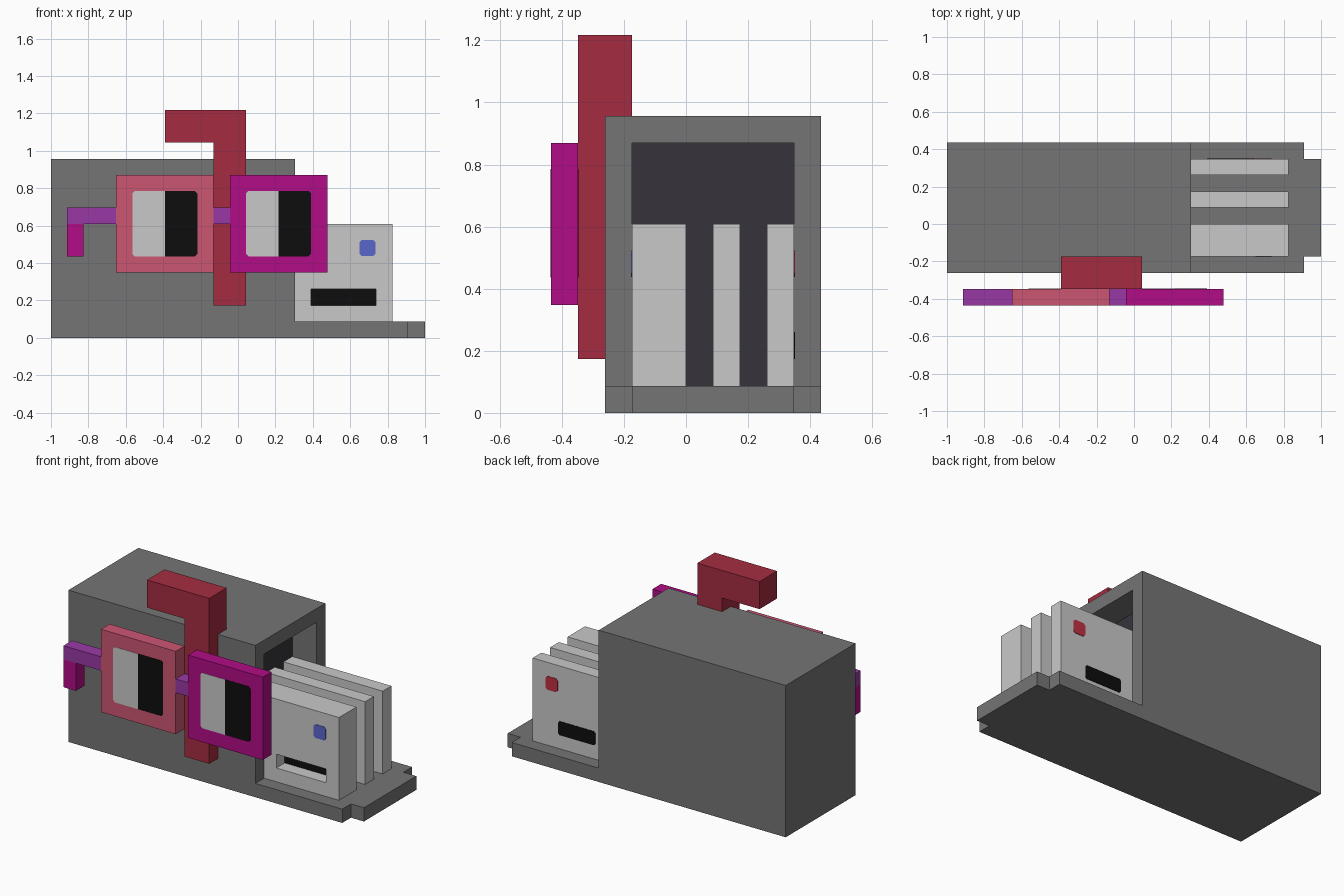
import bpy, bmesh, math
from mathutils import Vector

if "Cube" in bpy.data.objects:
    bpy.data.objects.remove(bpy.data.objects["Cube"])


def material(name, hex_rgb):
    def lin(c):
        c /= 255
        return c / 12.92 if c <= 0.04045 else ((c + 0.055) / 1.055) ** 2.4
    m = bpy.data.materials.new(name)
    m.diffuse_color = (*[lin((hex_rgb >> s) & 255) for s in (16, 8, 0)], 1)
    m.use_nodes = True
    m.node_tree.nodes["Principled BSDF"].inputs["Base Color"].default_value = m.diffuse_color
    return m


GREY = material("grey", 0x767575)
DARK = material("dark_grey", 0x36343B)
WHITE = material("off_white", 0xC9C9C9)
BLACK = material("black", 0x0D0D0D)
RED = material("deep_red", 0xA52C41)
PINK = material("pink", 0xCC5672)
MAGENTA = material("magenta", 0xB20C86)
PURPLE = material("purple", 0x9939A6)
BLUE = material("blue", 0x5967C9)
SCARLET = material("scarlet", 0xC03040)


def prism(name, profile, y0, y1, mat):
    """Extrude an x-z outline along y."""
    bm = bmesh.new()
    face = bm.faces.new([bm.verts.new((x, y0, z)) for x, z in profile])
    ext = bmesh.ops.extrude_face_region(bm, geom=[face])
    moved = [v for v in ext["geom"] if isinstance(v, bmesh.types.BMVert)]
    bmesh.ops.translate(bm, verts=moved, vec=Vector((0, y1 - y0, 0)))
    bmesh.ops.recalc_face_normals(bm, faces=bm.faces[:])
    mesh = bpy.data.meshes.new(name)
    bm.to_mesh(mesh)
    bm.free()
    mesh.materials.append(mat)
    ob = bpy.data.objects.new(name, mesh)
    bpy.context.collection.objects.link(ob)
    return ob


def rect(x0, x1, z0, z1, left=0, right=0):
    """Rectangle outline with optional clipped corners on each side."""
    pts = []
    for x, z, dx, dz, c in ((x0, z0, 1, 1, left), (x1, z0, -1, 1, right),
                            (x1, z1, -1, -1, right), (x0, z1, 1, -1, left)):
        if c:
            a, b = (x, z + dz * c), (x + dx * c, z)
            pts += [a, b] if dx * dz > 0 else [b, a]
        else:
            pts.append((x, z))
    return pts


def box(name, x0, x1, y0, y1, z0, z1, mat):
    return prism(name, rect(x0, x1, z0, z1), y0, y1, mat)


def cut(ob, cutter):
    mod = ob.modifiers.new("cut", 'BOOLEAN')
    mod.operation, mod.solver, mod.object = 'DIFFERENCE', 'EXACT', cutter
    cutter.hide_render = True
    bpy.context.view_layer.objects.active = ob
    bpy.ops.object.modifier_apply(modifier=mod.name)
    bpy.data.objects.remove(cutter)


# Housing with floor tray, hollowed at its open end
housing = prism("housing", [(-1, 0), (0.91, 0), (0.91, 0.087), (0.304, 0.087),
                            (0.304, 0.957), (-1, 0.957)], -0.261, 0.435, GREY)
cut(housing, box("recess_cutter", 0.13, 0.6, -0.174, 0.348, 0.087, 0.87, GREY))
box("recess_back", 0.13, 0.135, -0.174, 0.348, 0.087, 0.87, DARK)
box("tray_tongue", 0.91, 1.0, -0.174, 0.348, 0, 0.087, GREY)

# Upright slices sticking out of the housing
slices = [box(f"slice_{i}", 0.13, 0.826, y0, y1, 0.087, 0.609, WHITE)
          for i, (y0, y1) in enumerate(((-0.174, 0), (0.087, 0.174), (0.261, 0.348)))]
cut(slices[0], box("slot_cutter", 0.389, 0.737, -0.3, -0.087, 0.174, 0.261, WHITE))
box("front_slot_back", 0.389, 0.737, -0.091, -0.086, 0.174, 0.261, BLACK)
prism("front_button", rect(0.65, 0.735, 0.438, 0.523, 0.012, 0.012), -0.177, -0.173, BLUE)
prism("rear_button", rect(0.65, 0.735, 0.438, 0.523, 0.012, 0.012), 0.347, 0.351, SCARLET)
prism("rear_slot", rect(0.389, 0.647, 0.174, 0.261, 0.01, 0.01), 0.347, 0.351, BLACK)

# Hooked lever
prism("lever", [(-0.13, 0.174), (0.043, 0.174), (0.043, 1.217), (-0.391, 1.217),
                (-0.391, 1.043), (-0.13, 1.043)], -0.348, -0.174, RED)

# Spectacles: two square rims with half light, half black lenses
Y0, Y1 = -0.435, -0.348
for side, cx, mat in (("left", -0.391, PINK), ("right", 0.217, MAGENTA)):
    box(f"{side}_rim", cx - 0.261, cx + 0.261, Y0, Y1, 0.348, 0.87, mat)
    for where, y in (("front", Y0), ("back", Y1)):
        prism(f"{side}_lens_light_{where}", rect(cx - 0.174, cx, 0.436, 0.785, 0.013, 0),
              y - 0.002, y + 0.002, WHITE)
        prism(f"{side}_lens_dark_{where}", rect(cx, cx + 0.174, 0.436, 0.785, 0, 0.013),
              y - 0.002, y + 0.002, BLACK)
box("bridge", -0.13, -0.044, Y0, Y1, 0.609, 0.696, PURPLE)
box("temple_arm", -0.913, -0.652, Y0, Y1, 0.609, 0.696, PURPLE)
box("temple_tip", -0.913, -0.826, Y0, Y1, 0.435, 0.609, MAGENTA)
